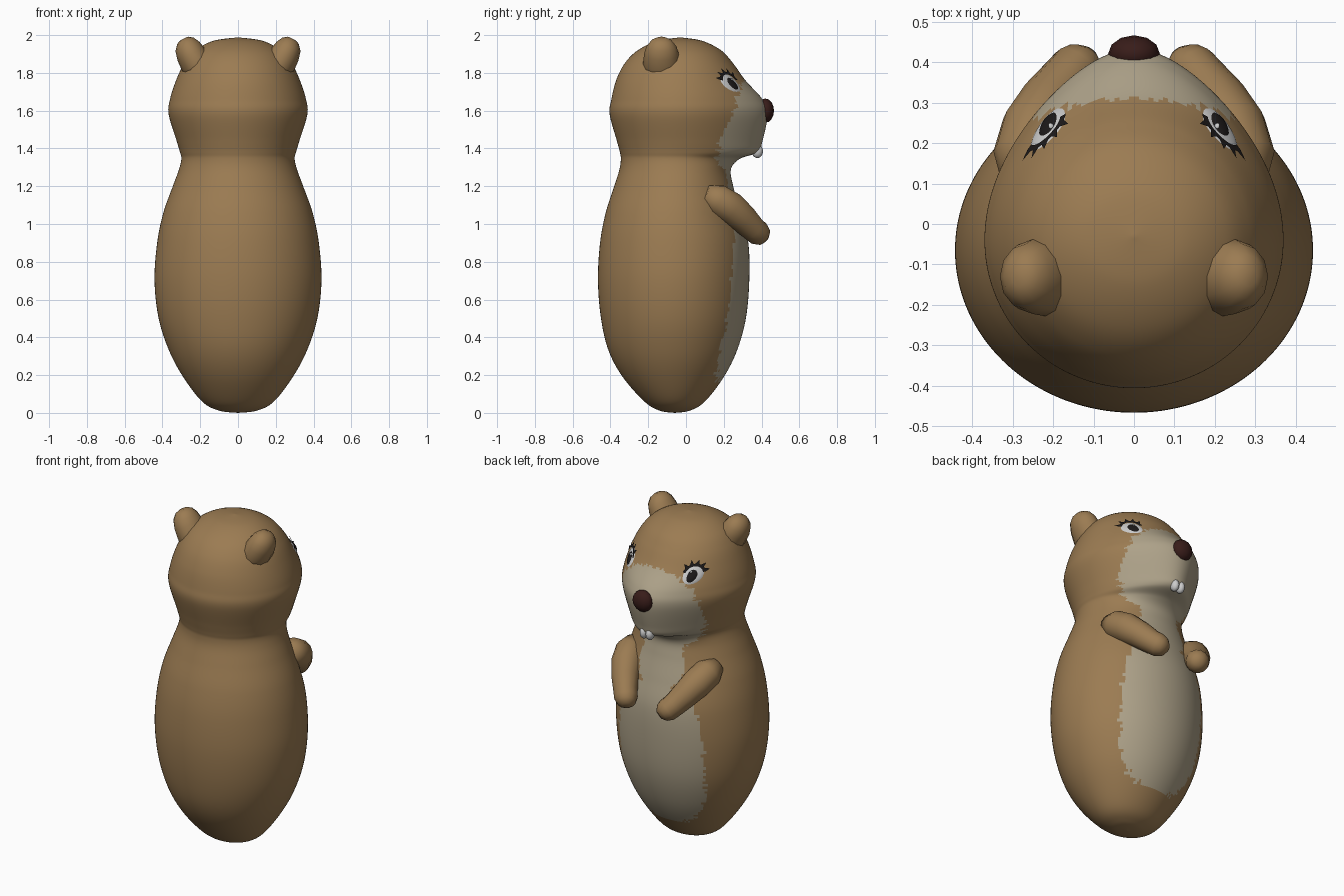
import bpy, bmesh, math, random
from mathutils import Vector

if "Cube" in bpy.data.objects:
    bpy.data.objects.remove(bpy.data.objects["Cube"])

random.seed(4)


def material(name, col):
    m = bpy.data.materials.new(name)
    m.diffuse_color = (*col, 1)
    m.use_nodes = True
    m.node_tree.nodes["Principled BSDF"].inputs["Base Color"].default_value = m.diffuse_color
    return m


FUR = material("fur", (0.33, 0.20, 0.085))
CREAM = material("cream", (0.42, 0.36, 0.25))
DARK = material("black", (0.012, 0.01, 0.01))
NOSE = material("nose_brown", (0.04, 0.012, 0.01))
WHITE = material("white", (0.75, 0.75, 0.75))

# Body and head profile: z, half width, back y, middle y, front y, front narrowing
ROWS = [
    (0.00, 0.00, -0.06, -0.06, -0.06, 0), (0.012, 0.10, -0.14, -0.06, 0.02, 0),
    (0.06, 0.19, -0.22, -0.06, 0.10, 0), (0.19, 0.29, -0.335, -0.065, 0.20, 0),
    (0.33, 0.365, -0.41, -0.065, 0.27, 0), (0.50, 0.42, -0.45, -0.065, 0.317, 0),
    (0.70, 0.442, -0.466, -0.065, 0.335, 0), (0.90, 0.428, -0.455, -0.065, 0.33, 0),
    (1.06, 0.395, -0.425, -0.065, 0.29, 0), (1.20, 0.345, -0.38, -0.06, 0.25, 0),
    (1.29, 0.312, -0.352, -0.055, 0.238, 0), (1.345, 0.30, -0.345, -0.05, 0.285, 0.15),
    (1.38, 0.307, -0.35, -0.045, 0.38, 0.3), (1.44, 0.325, -0.366, -0.04, 0.405, 0.3),
    (1.58, 0.367, -0.404, -0.04, 0.432, 0.27), (1.66, 0.36, -0.395, -0.04, 0.405, 0.22),
    (1.76, 0.328, -0.37, -0.04, 0.315, 0.06), (1.85, 0.285, -0.325, -0.04, 0.25, 0),
    (1.92, 0.225, -0.255, -0.04, 0.185, 0), (1.97, 0.13, -0.15, -0.035, 0.085, 0),
    (1.988, 0.00, -0.03, -0.03, -0.03, 0)]


def row_at(s):
    """Smooth interpolation through the profile rows."""
    i = min(int(s), len(ROWS) - 2)
    t = s - i
    p = [ROWS[max(0, min(len(ROWS) - 1, i + k))] for k in (-1, 0, 1, 2)]
    return [b + t * 0.5 * ((c - a) + t * (2*a - 5*b + 4*c - d + t * (3*(b - c) + d - a)))
            for a, b, c, d in zip(*p)]


def surf(s, ang):
    z, a, back, mid, front, k = row_at(s)
    c, sn = math.cos(ang), math.sin(ang)
    if sn > 0:
        return Vector((a * c * (1 - k * sn * sn), mid + (front - mid) * sn, z))
    return Vector((a * c, mid + (mid - back) * sn, z))


def finish(name, bm, mats):
    bmesh.ops.recalc_face_normals(bm, faces=bm.faces)
    me = bpy.data.meshes.new(name)
    bm.to_mesh(me)
    bm.free()
    for m in mats:
        me.materials.append(m)
    me.shade_smooth()
    ob = bpy.data.objects.new(name, me)
    bpy.context.collection.objects.link(ob)
    return ob


def bridge(bm, rings):
    """Quads between rings; the first and last rings are closed to a point."""
    n = len(rings[0])
    for r, q in zip(rings, rings[1:]):
        for i in range(n):
            bm.faces.new((r[i], r[(i + 1) % n], q[(i + 1) % n], q[i]))


# Cream patches: centre z, half height, half width, power
PATCHES = [(0.61, 0.45, 0.285, 2.6), (1.16, 0.17, 0.15, 2), (1.51, 0.255, 0.265, 2.3)]


def is_cream(p, jag):
    return p.y > 0.1 and any(
        (abs(p.z - z) / h) ** e + (abs(p.x) / w) ** e < 1 + jag for z, h, w, e in PATCHES)


# Body with head, fur colours split along a ragged edge
N, STEP = 160, 10
bm = bmesh.new()
count = (len(ROWS) - 1) * STEP
rings = [[bm.verts.new(surf(j / STEP, 2 * math.pi * i / N)) for i in range(N)]
         for j in range(1, count)]
bridge(bm, rings)
for ring, s in ((rings[0], 0), (rings[-1], len(ROWS) - 1)):
    tip = bm.verts.new(surf(s, 0))
    for i in range(N):
        bm.faces.new((ring[i], ring[(i + 1) % N], tip))
for f in bm.faces:
    p = f.calc_center_median()
    tooth = (p.z * 28 % 1) * 0.13 + (abs(p.x) * 30 % 1) * 0.1
    f.material_index = int(is_cream(p, tooth - 0.1 + random.uniform(-0.02, 0.02)))
finish("body", bm, [FUR, CREAM])


def limb(name, path, flat=1.0, n=14):
    """Tapered rounded tube through (x, y, z, radius) points."""
    bm = bmesh.new()
    pts = [Vector(p[:3]) for p in path]
    rings = []
    for i, p in enumerate(pts):
        d = (pts[min(i + 1, len(pts) - 1)] - pts[max(i - 1, 0)]).normalized()
        side = d.cross(Vector((0, 1, 0))).normalized()
        up = side.cross(d)
        r = path[i][3]
        rings.append([bm.verts.new(p + side * r * flat * math.cos(2 * math.pi * k / n)
                                   + up * r * math.sin(2 * math.pi * k / n)) for k in range(n)])
    bridge(bm, rings)
    bm.faces.new(rings[0])
    bm.faces.new(rings[-1])
    return finish(name, bm, [FUR])


def on_face(side, u, v, off):
    """Point on the head around the eye; u runs outward, v runs up."""
    s = EYE_S + v / 0.1
    ang = EYE_A - u / 0.36
    p = surf(s, ang)
    nrm = (surf(s, ang - 0.01) - p).cross(surf(s - 0.01, ang) - p).normalized()
    if nrm.dot(p - Vector((0, -0.04, 1.6))) < 0:
        nrm = -nrm
    p += nrm * off
    return Vector((p.x * side, p.y, p.z))


EYE_S, EYE_A = 15.88, math.radians(48)


def eye_disc(name, side, u, v, ru, rv, off, mat):
    bm = bmesh.new()
    n = 20
    rings = [[bm.verts.new(on_face(side, u + ru * q * math.cos(2 * math.pi * k / n),
                                   v + rv * q * math.sin(2 * math.pi * k / n),
                                   off * (1 - 0.8 * q ** 4)))
              for k in range(n)] for q in (0.05, 0.35, 0.7, 0.9, 1)]
    bridge(bm, rings)
    bm.faces.new(rings[0])
    finish(name, bm, [mat])


def lashes(name, side):
    bm = bmesh.new()

    def at(deg, q):
        a = math.radians(deg)
        return bm.verts.new(on_face(side, 0.062 * q * math.cos(a), 0.05 * q * math.sin(a), 0.011))
    arc = [(at(d, 0.82), at(d, 1.1)) for d in range(10, 171, 10)]
    for (a, b), (c, d) in zip(arc, arc[1:]):
        bm.faces.new((a, b, d, c))
    for i in range(0, 14, 3):
        deg = 10 + 10 * i
        bm.faces.new((arc[i][1], arc[i + 2][1], at(deg + 6, 1.55)))
    finish(name, bm, [DARK])


for side, tag in ((1, "right"), (-1, "left")):
    # Arm folded across the chest, ending in a paw
    limb("arm_" + tag, [(side * x, y, z, r) for x, y, z, r in (
        (0.28, 0.10, 1.16, 0.05), (0.265, 0.16, 1.13, 0.085), (0.24, 0.235, 1.085, 0.088),
        (0.205, 0.30, 1.03, 0.078), (0.165, 0.355, 0.975, 0.068), (0.14, 0.385, 0.95, 0.066),
        (0.122, 0.408, 0.935, 0.052), (0.112, 0.423, 0.925, 0.025))])
    # Ear
    limb("ear_" + tag, [(side * x, y, z, r) for x, y, z, r in (
        (0.19, -0.12, 1.80, 0.10), (0.225, -0.13, 1.855, 0.098), (0.25, -0.13, 1.90, 0.092),
        (0.268, -0.13, 1.94, 0.08), (0.278, -0.13, 1.97, 0.055), (0.284, -0.13, 1.983, 0.025))],
        flat=0.85, n=12)
    # Eye
    eye_disc("eye_white_" + tag, side, 0, 0, 0.06, 0.048, 0.008, WHITE)
    eye_disc("pupil_" + tag, side, -0.006, -0.006, 0.034, 0.035, 0.013, DARK)
    eye_disc("eye_glint_" + tag, side, -0.018, 0.012, 0.008, 0.008, 0.017, WHITE)
    lashes("eyelashes_" + tag, side)


def ball(name, loc, scale, mat):
    bm = bmesh.new()
    bmesh.ops.create_uvsphere(bm, u_segments=12, v_segments=8, radius=1)
    for v in bm.verts:
        v.co = Vector([a * b + c for a, b, c in zip(v.co, scale, loc)])
    return finish(name, bm, [mat])


ball("nose", (0, 0.42, 1.6), (0.064, 0.046, 0.064), NOSE)

# Front teeth
for side, tag in ((1, "right"), (-1, "left")):
    ball("tooth_" + tag, (side * 0.02, 0.378, 1.385), (0.024, 0.03, 0.036), WHITE)
